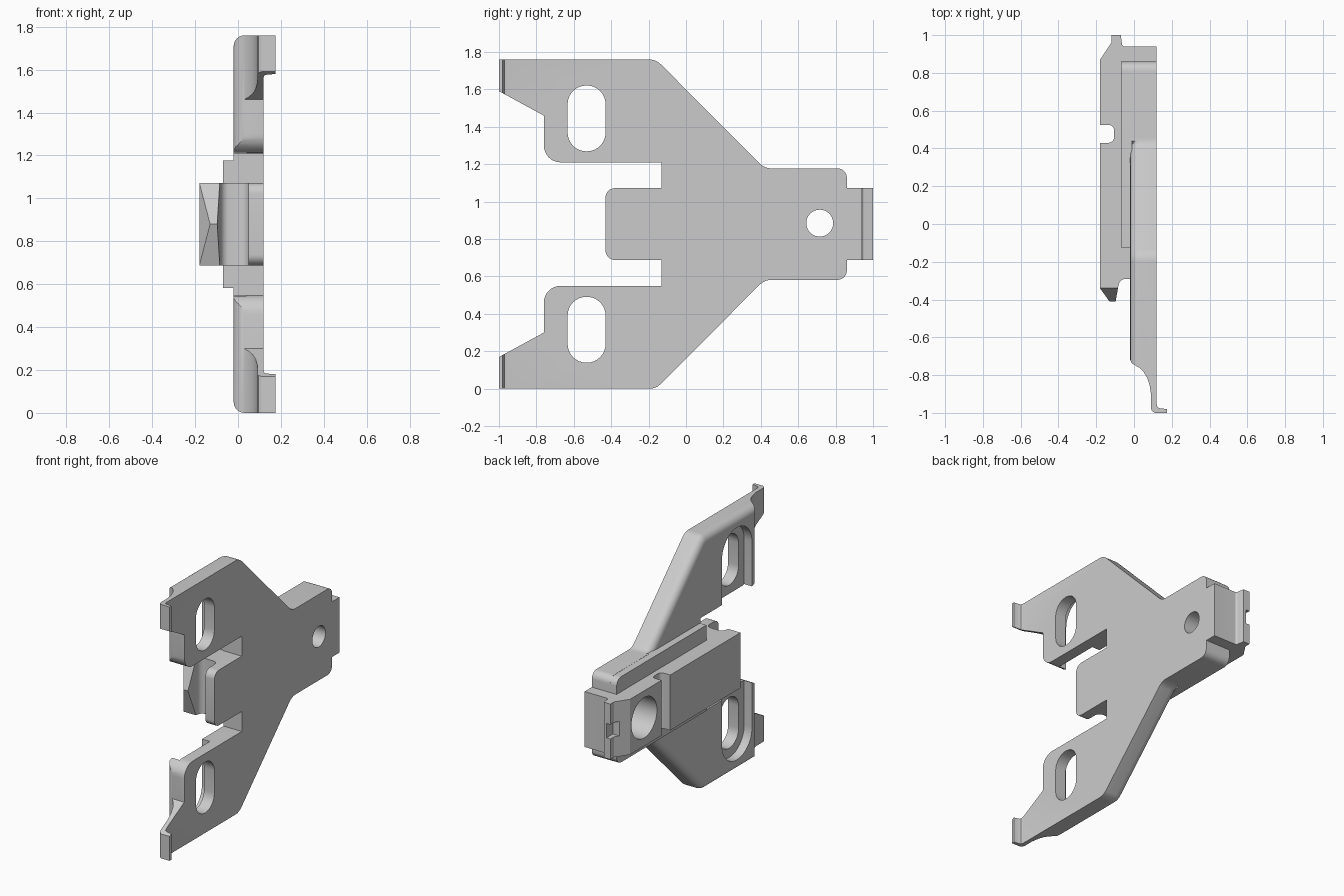
import bpy, bmesh, math
from mathutils import Vector

if "Cube" in bpy.data.objects:
    bpy.data.objects.remove(bpy.data.objects["Cube"])

ZC = 0.88  # height of the symmetry plane


def rounded(points, seg=8):
    """Closed 2D outline; each point is (a, b, corner radius)."""
    out, n = [], len(points)
    for i, (a, b, r) in enumerate(points):
        p = Vector((a, b))
        if r == 0:
            out.append(p)
            continue
        u = (Vector(points[i - 1][:2]) - p).normalized()
        v = (Vector(points[(i + 1) % n][:2]) - p).normalized()
        half = u.angle(v) / 2
        c = p + (u + v).normalized() * (r / math.sin(half))
        s, e = p + u * (r / math.tan(half)) - c, p + v * (r / math.tan(half)) - c
        a0 = math.atan2(s.y, s.x)
        d = math.atan2(e.y, e.x) - a0
        d = (d + math.pi) % (2 * math.pi) - math.pi
        for k in range(seg + 1):
            t = a0 + d * k / seg
            out.append(c + Vector((math.cos(t), math.sin(t))) * r)
    return out


def finish(name, bm):
    bmesh.ops.recalc_face_normals(bm, faces=bm.faces)
    me = bpy.data.meshes.new(name)
    bm.to_mesh(me)
    bm.free()
    ob = bpy.data.objects.new(name, me)
    bpy.context.collection.objects.link(ob)
    return ob


def prism(name, pts, axis, lo, hi, bevel=None, width=0.05):
    """Extrude an outline: axis 'x' takes (y, z) points, axis 'z' takes (x, y)."""
    bm = bmesh.new()

    def ring(h):
        return [bm.verts.new((h, p[0], p[1]) if axis == 'x' else (p[0], p[1], h)) for p in pts]
    a, b = ring(lo), ring(hi)
    bm.faces.new(a)
    bm.faces.new(b)
    for i in range(len(pts)):
        j = (i + 1) % len(pts)
        bm.faces.new((a[i], a[j], b[j], b[i]))
    bmesh.ops.recalc_face_normals(bm, faces=bm.faces)
    if bevel:
        edges = [e for e in bm.edges if bevel(e.verts[0].co, e.verts[1].co)]
        bmesh.ops.bevel(bm, geom=edges, offset=width, segments=6, profile=0.5,
                        affect='EDGES', clamp_overlap=False)
    return finish(name, bm)


def circle(y, z, r, n=40):
    return [(y + r * math.cos(2 * math.pi * i / n), z + r * math.sin(2 * math.pi * i / n))
            for i in range(n)]


def box2(a0, a1, b0, b1, r0=0, r1=0):
    return rounded([(a0, b0, r0), (a1, b0, r1), (a1, b1, r1), (a0, b1, r0)])


def boolean(ob, tool, op='DIFFERENCE'):
    m = ob.modifiers.new("cut", 'BOOLEAN')
    m.operation, m.object, m.solver = op, tool, 'EXACT'
    bpy.context.view_layer.objects.active = ob
    bpy.ops.object.modifier_apply(modifier=m.name)
    tool.hide_render = True


# plate: Y-shaped outline with two wings, outer rear edges rounded
half = [(-0.13, 0.33, 0), (-0.76, 0.33, 0.09), (-0.76, 0.58, 0), (-1.1, 0.765, 0),
        (-1.1, 0.88, 0), (-0.16, 0.88, 0.09), (0.42, 0.298, 0.09), (0.86, 0.298, 0.05)]
outline = [(y, ZC + z, r) for y, z, r in half] + [(y, ZC - z, r) for y, z, r in reversed(half)]


def outer_edge(p, q):
    m = (p + q) / 2
    d = abs(m.z - ZC)
    return max(p.x, q.x) < 0 and d > 0.3 and (m.y > -0.1 or d > 0.81)


plate = prism("wing_plate", rounded(outline), 'x', -0.02, 0.3, outer_edge)

# side profile thins the wing tips and turns them into the end lips
side = [(-0.1, 1.1), (-0.1, -0.70), (-0.025, -0.70), (-0.019, -0.722), (-0.01, -0.738),
        (0.005, -0.748), (0.03, -0.762), (0.05, -0.782), (0.07, -0.815), (0.082, -0.85),
        (0.09, -0.90), (0.09, -0.975), (0.095, -0.99), (0.11, -1.0), (0.175, -1.0),
        (0.175, -0.98), (0.135, -0.975), (0.124, -0.97), (0.12, -0.955), (0.12, 1.1)]
cutters = [prism("side_cutter", side, 'z', -0.2, 2.0)]
boolean(plate, cutters[0], 'INTERSECT')

# screw slots with recesses open towards the middle
for s in (1, -1):
    recess = [(y, ZC + s * z, r) for y, z, r in
              [(-0.695, 0.2, 0), (-0.365, 0.2, 0), (-0.365, 0.805, 0.164), (-0.695, 0.805, 0.164)]]
    zs = ZC + s * 0.565
    for c in (prism("recess_cutter", rounded(recess, 12), 'x', -0.2, 0.04),
              prism("slot_cutter", box2(-0.633, -0.43, zs - 0.176, zs + 0.176, 0.1, 0.1),
                    'x', -0.3, 0.4)):
        boolean(plate, c)
        cutters.append(c)

# raised pad on the neck
pad = prism("neck_pad", box2(-0.125, 0.86, ZC - 0.297, ZC + 0.297, 0, 0.05), 'x', -0.07, -0.01)

# central tongue
tongue = prism("tongue", box2(-0.43, -0.125, ZC - 0.192, ZC + 0.192, 0.05, 0), 'x', 0.05, 0.12)

# central rail: side profile with cross groove and hooked rear end
rail_pts = [(-0.18, -0.34, 0), (-0.18, 0.43, 0), (-0.105, 0.43, 0.03), (-0.105, 0.525, 0.03),
            (-0.18, 0.525, 0), (-0.18, 0.87, 0), (-0.12, 0.96, 0), (-0.12, 1.0, 0),
            (-0.07, 1.0, 0), (-0.062, 0.94, 0.015), (0.12, 0.94, 0), (0.12, 0.86, 0),
            (0.06, 0.86, 0), (0.06, -0.34, 0), (0.05, -0.34, 0), (0.05, -0.29, 0.04),
            (-0.075, -0.29, 0.04), (-0.085, -0.34, 0)]
rail = prism("center_rail", rounded(rail_pts), 'z', ZC - 0.192, ZC + 0.192)
notch = prism("notch_cutter", box2(0.93, 1.1, ZC - 0.05, ZC + 0.05), 'x', -0.3, -0.09)
boolean(rail, notch)
cutters.append(notch)

# faceted nose at the front of the rail
bm = bmesh.new()
for z in (ZC - 0.192, ZC + 0.192):
    for x in (-0.18, -0.085):
        bm.verts.new((x, -0.34, z))
for x in (-0.13, -0.097):
    bm.verts.new((x, -0.41, ZC))
bmesh.ops.convex_hull(bm, input=bm.verts)
nose = finish("rail_nose", bm)

# screw hole with counterbore
for r, x1 in ((0.072, 0.4), (0.14, 0.0)):
    c = prism("hole_cutter", circle(0.715, 0.885, r), 'x', -0.4, x1)
    cutters.append(c)
    for ob in (plate, pad, rail):
        boolean(ob, c)

for c in cutters:
    bpy.data.objects.remove(c)

# smooth the rounded surfaces, keep hard edges
bpy.ops.object.select_all(action='DESELECT')
for ob in (plate, pad, tongue, rail):
    ob.select_set(True)
bpy.context.view_layer.objects.active = plate
bpy.ops.object.shade_smooth_by_angle(angle=math.radians(30))
